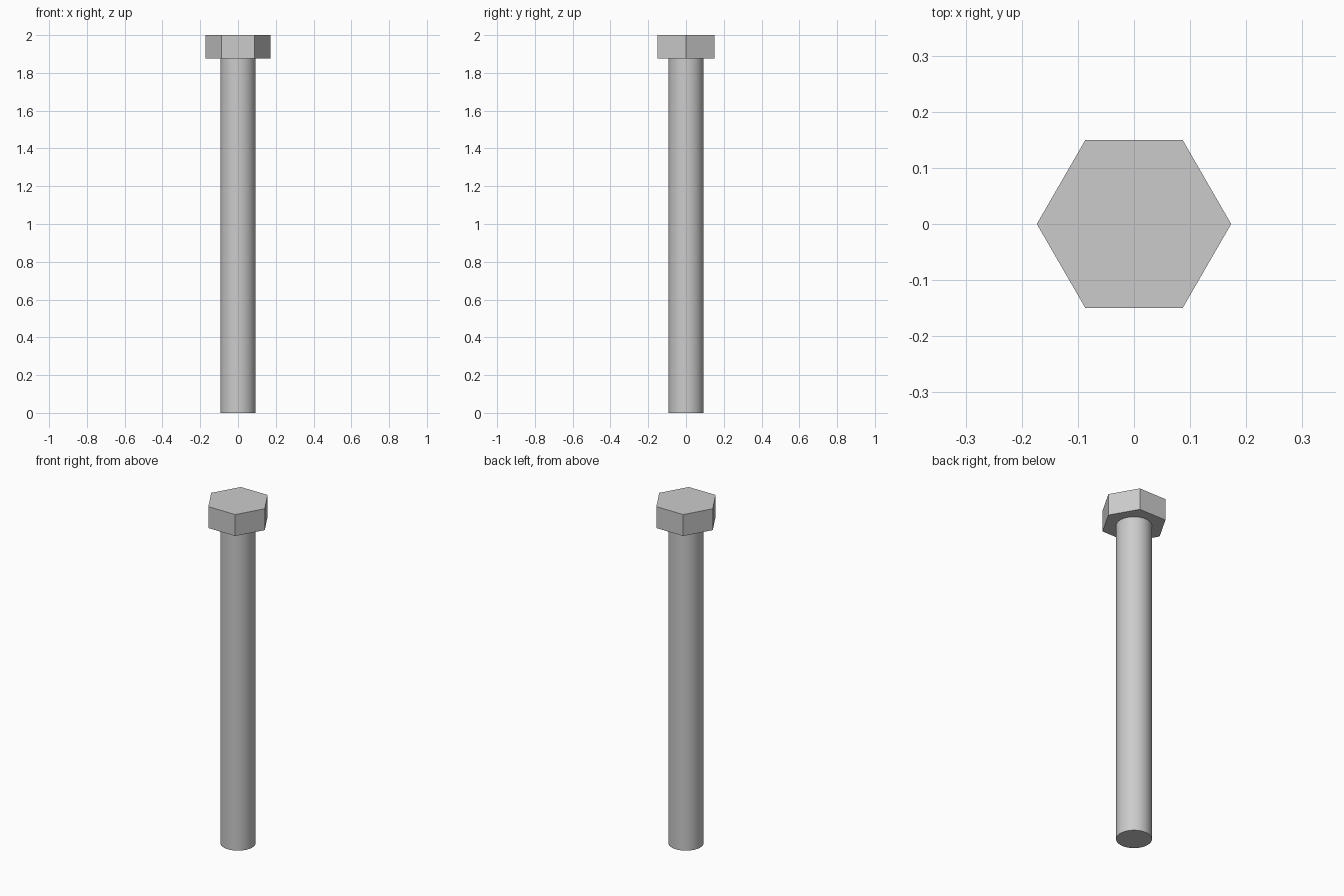
import bpy
import math

cube = bpy.data.objects.get("Cube")
if cube:
    bpy.data.objects.remove(cube, do_unlink=True)

HEAD_BOTTOM = 1.875
TOP = 2.0

steel = bpy.data.materials.new("grey steel")
steel.use_nodes = True
colour = (0.6, 0.6, 0.6, 1.0)
steel.diffuse_color = colour
steel.node_tree.nodes["Principled BSDF"].inputs["Base Color"].default_value = colour


def prism(name, sides, radius, bottom, top, turn=0.0):
    """Upright prism between two heights."""
    bpy.ops.mesh.primitive_cylinder_add(
        vertices=sides, radius=radius, depth=top - bottom,
        location=(0, 0, (bottom + top) / 2), rotation=(0, 0, turn))
    obj = bpy.context.object
    obj.name = name
    obj.data.materials.append(steel)
    return obj


# Round shank, smooth along its side with crisp ends
shank = prism("shank", 64, 0.093, 0.0, HEAD_BOTTOM)
bpy.ops.object.shade_smooth_by_angle(angle=math.radians(30))

# Hexagonal head with corners on the x axis
head = prism("hex_head", 6, 0.15 / math.cos(math.pi / 6),
             HEAD_BOTTOM, TOP, math.pi / 6)
